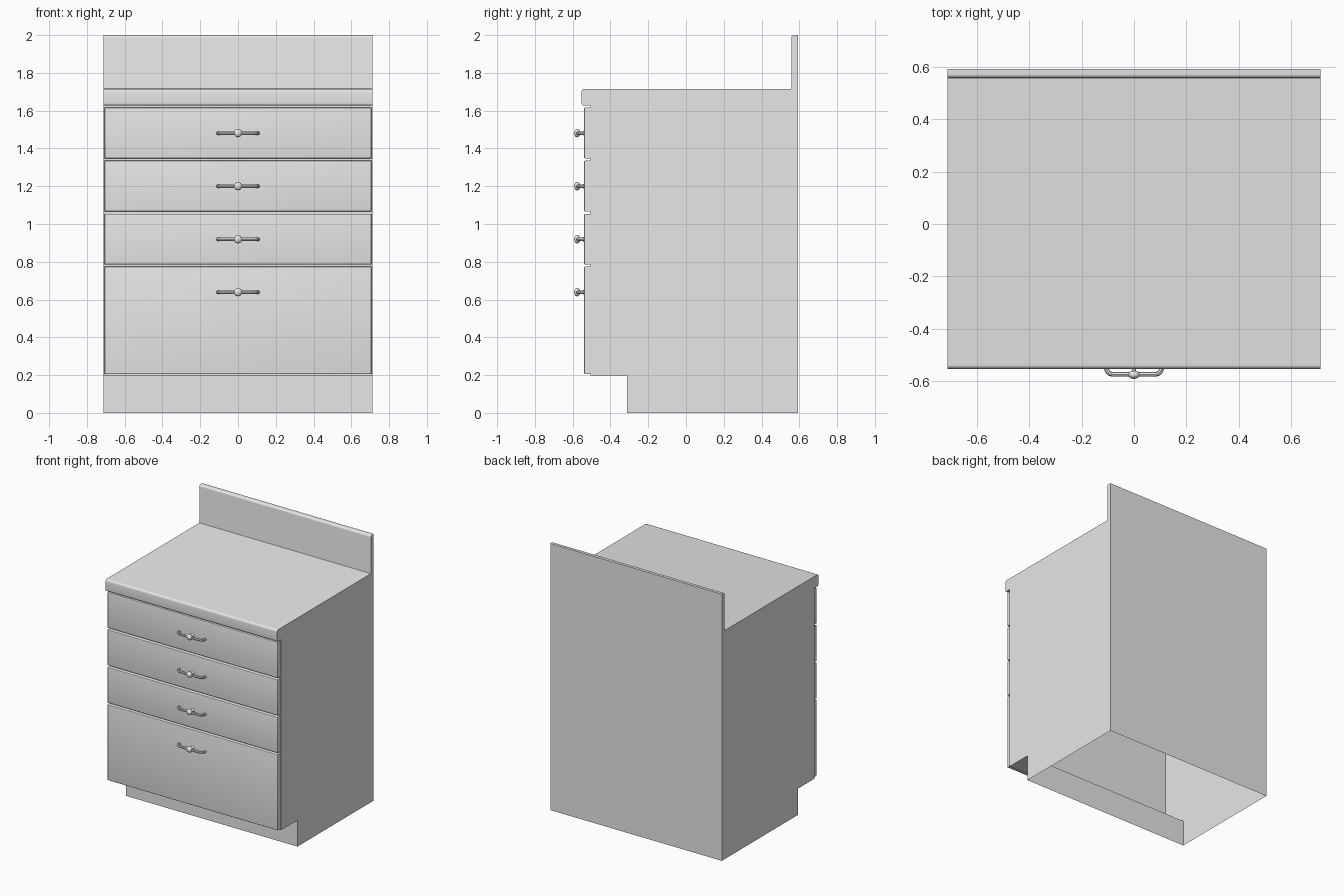
import bpy, bmesh, math
from mathutils import Vector, Matrix

cube = bpy.data.objects.get("Cube")
if cube:
    bpy.data.objects.remove(cube, do_unlink=True)

HALF_W = 0.712
BACK = 0.592
FRAME_FRONT = -0.505
DRAWER_FRONT = -0.54
COUNTER_BASE = 1.627

grey = bpy.data.materials.new("light grey")
grey.use_nodes = True
grey.diffuse_color = (0.8, 0.8, 0.8, 1)
grey.node_tree.nodes["Principled BSDF"].inputs["Base Color"].default_value = (0.8, 0.8, 0.8, 1)


def add_object(name, bm, smooth=True):
    """Turn a bmesh into a linked grey object."""
    mesh = bpy.data.meshes.new(name)
    bm.to_mesh(mesh)
    bm.free()
    mesh.materials.append(grey)
    obj = bpy.data.objects.new(name, mesh)
    bpy.context.collection.objects.link(obj)
    if smooth:
        smooth_object(obj)
    return obj


def smooth_object(obj):
    bpy.ops.object.select_all(action="DESELECT")
    obj.select_set(True)
    bpy.context.view_layer.objects.active = obj
    bpy.ops.object.shade_smooth_by_angle(angle=math.radians(35))


def rounded(points, steps=5):
    """Profile of (y, z, radius) corners with arcs put in where radius > 0."""
    out = []
    for i, (y, z, r) in enumerate(points):
        p = Vector((y, z))
        if r == 0:
            out.append(p)
            continue
        a = p + (Vector(points[i - 1][:2]) - p).normalized() * r
        b = p + (Vector(points[(i + 1) % len(points)][:2]) - p).normalized() * r
        centre = a + b - p
        for k in range(steps + 1):
            t = k / steps * math.pi / 2
            out.append(centre + (a - centre) * math.cos(t) + (b - centre) * math.sin(t))
    return out


def extrude_profile(profile):
    """Extrude a (y, z) profile across the full width."""
    bm = bmesh.new()
    face = bm.faces.new([bm.verts.new((-HALF_W, p[0], p[1])) for p in profile])
    new = bmesh.ops.extrude_face_region(bm, geom=[face], use_keep_orig=True)["geom"]
    moved = [v for v in new if isinstance(v, bmesh.types.BMVert)]
    bmesh.ops.translate(bm, verts=moved, vec=(2 * HALF_W, 0, 0))
    bmesh.ops.recalc_face_normals(bm, faces=bm.faces)
    return bm


# Carcass with toe kick: a thin shell, open underneath and under the counter
bm = extrude_profile([(BACK, 0), (BACK, COUNTER_BASE), (FRAME_FRONT, COUNTER_BASE),
                      (FRAME_FRONT, 0.197), (-0.312, 0.197), (-0.312, 0)])
open_faces = [f for f in bm.faces if abs(f.normal.z) > 0.9
              and abs(f.calc_center_median().z - 0.197) > 0.01]
bmesh.ops.delete(bm, geom=open_faces, context="FACES")
add_object("carcass", bm, smooth=False)

# Countertop and backsplash in one rounded profile
add_object("countertop_with_backsplash", extrude_profile(rounded([
    (BACK, COUNTER_BASE, 0), (BACK, 2, 0), (0.558, 2, 0.014), (0.558, 1.715, 0.004),
    (-0.553, 1.715, 0.015), (-0.553, COUNTER_BASE, 0.012)])))


def drawer_front(name, bottom, top):
    bm = bmesh.new()
    depth = FRAME_FRONT - DRAWER_FRONT
    place = (Matrix.Translation((0, FRAME_FRONT - depth / 2, (bottom + top) / 2))
             @ Matrix.Diagonal((2 * HALF_W - 0.012, depth, top - bottom, 1)))
    bmesh.ops.create_cube(bm, size=1, matrix=place)
    edges = [e for e in bm.edges if all(v.co.y < DRAWER_FRONT + 0.01 for v in e.verts)]
    bmesh.ops.bevel(bm, geom=edges, offset=0.006, segments=3, profile=0.5, affect="EDGES")
    add_object(name, bm)


def lathe(name, profile, x, z):
    """Spin (radius, y) points around the y direction at the given x and z."""
    bm = bmesh.new()
    verts = [bm.verts.new((x + r, y, z)) for r, y in profile]
    edges = [bm.edges.new(pair) for pair in zip(verts, verts[1:])]
    bmesh.ops.spin(bm, geom=verts + edges, cent=(x, 0, z), axis=(0, 1, 0),
                   angle=math.tau, steps=16)
    bmesh.ops.remove_doubles(bm, verts=bm.verts, dist=0.0002)
    bmesh.ops.recalc_face_normals(bm, faces=bm.faces)
    add_object(name, bm)


def pull_bar(name, z):
    """Round bar with ends curving back to the drawer front."""
    curve = bpy.data.curves.new(name, "CURVE")
    curve.dimensions = "3D"
    curve.bevel_depth = 0.009
    curve.bevel_resolution = 2
    curve.resolution_u = 6
    spline = curve.splines.new("BEZIER")
    spline.bezier_points.add(3)
    path = [(-0.107, DRAWER_FRONT), (-0.08, -0.574), (0.08, -0.574), (0.107, DRAWER_FRONT)]
    tangents = [(0, -0.02), (0.018, 0), (0.018, 0), (0, 0.02)]
    for point, (x, y), (tx, ty) in zip(spline.bezier_points, path, tangents):
        point.handle_left_type = point.handle_right_type = "FREE"
        point.co = (x, y, z)
        point.handle_left = (x - tx, y - ty, z)
        point.handle_right = (x + tx, y + ty, z)
    curve.materials.append(grey)
    obj = bpy.data.objects.new(name, curve)
    bpy.context.collection.objects.link(obj)
    bpy.ops.object.select_all(action="DESELECT")
    obj.select_set(True)
    bpy.context.view_layer.objects.active = obj
    bpy.ops.object.convert(target="MESH")
    smooth_object(bpy.context.view_layer.objects.active)


# Centre knob: flared foot, thin stem and domed head
knob = [(0.014, DRAWER_FRONT), (0.008, -0.548), (0.007, -0.562)]
knob += [(0.022 * math.sin(a), -0.576 + 0.016 * math.cos(a))
         for a in [math.radians(d) for d in range(30, 181, 15)]]

# Drawers from the top down, each with its handle
drawers = {"top": (1.348, 1.616), "second": (1.067, 1.335),
           "third": (0.786, 1.054), "bottom": (0.205, 0.774)}
for label, (low, high) in drawers.items():
    handle_z = high - 0.135
    drawer_front(label + "_drawer_front", low, high)
    pull_bar(label + "_handle_bar", handle_z)
    lathe(label + "_handle_knob", knob, 0, handle_z)
